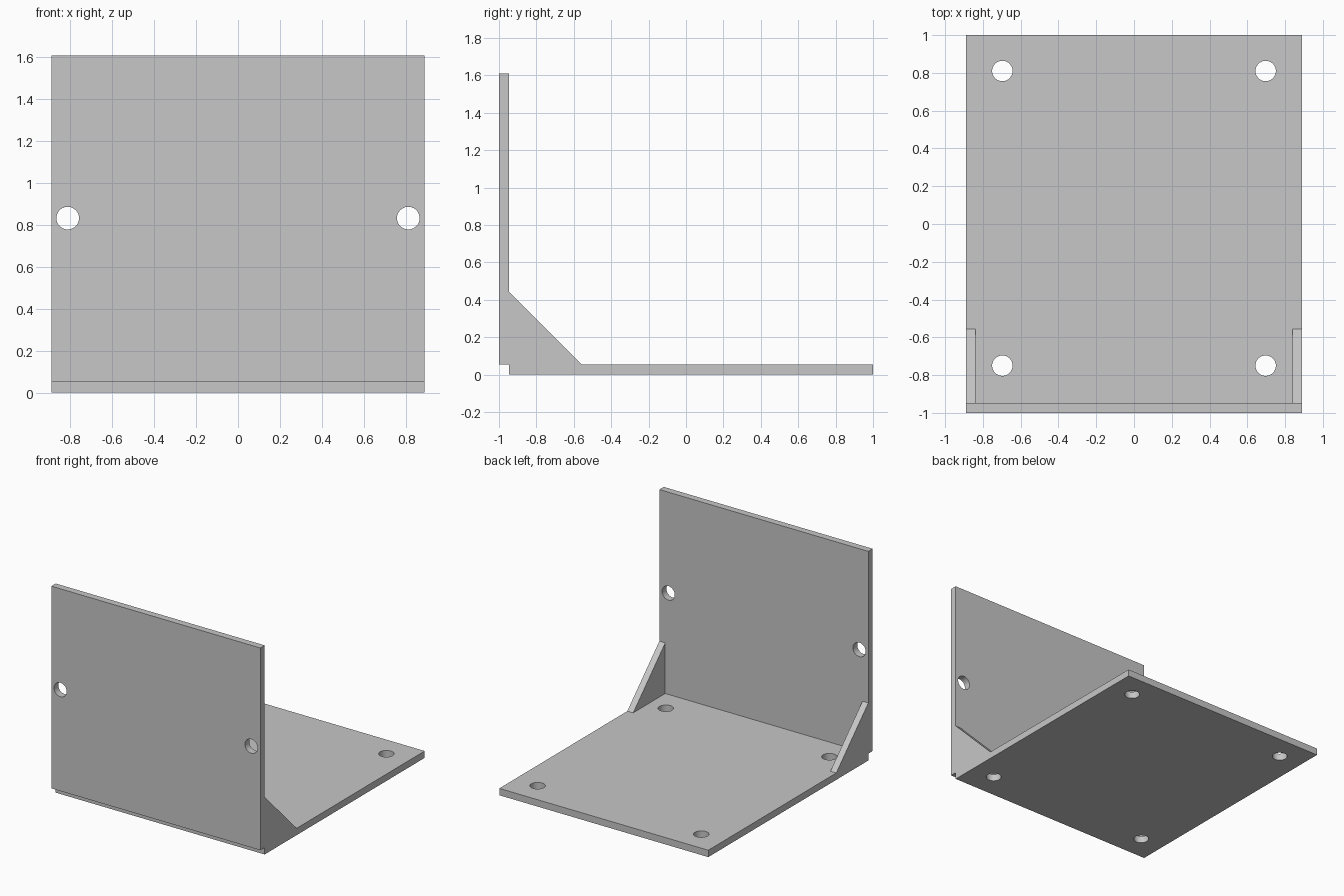
import bpy
import bmesh
from math import radians

if "Cube" in bpy.data.objects:
    bpy.data.objects.remove(bpy.data.objects["Cube"], do_unlink=True)

HALF_W, THICK, HEIGHT = 0.89, 0.053, 1.61
HOLE_R = 0.054
INNER_Y = -1 + THICK      # back face of the upright wall
GUSSET = 0.39             # leg length of the corner braces

grey = bpy.data.materials.new("light grey")
grey.use_nodes = True
grey.diffuse_color = (0.57, 0.57, 0.57, 1)
grey.node_tree.nodes["Principled BSDF"].inputs["Base Color"].default_value = (0.57, 0.57, 0.57, 1)


def extrude_profile(name, profile, x0, x1):
    """Extrude a (y, z) side profile across the width from x0 to x1."""
    bm = bmesh.new()
    face = bm.faces.new([bm.verts.new((x0, y, z)) for y, z in profile])
    grown = bmesh.ops.extrude_face_region(bm, geom=[face])["geom"]
    moved = [v for v in grown if isinstance(v, bmesh.types.BMVert)]
    bmesh.ops.translate(bm, verts=moved, vec=(x1 - x0, 0, 0))
    bmesh.ops.recalc_face_normals(bm, faces=bm.faces)
    mesh = bpy.data.meshes.new(name)
    bm.to_mesh(mesh)
    bm.free()
    mesh.materials.append(grey)
    obj = bpy.data.objects.new(name, mesh)
    bpy.context.collection.objects.link(obj)
    return obj


def box_profile(y0, y1, z0, z1):
    return [(y0, z0), (y1, z0), (y1, z1), (y0, z1)]


def drill(obj, centres, rotation=(0, 0, 0)):
    """Cut round holes through a plate, then remove the cutters."""
    for centre in centres:
        bpy.ops.mesh.primitive_cylinder_add(vertices=48, radius=HOLE_R, depth=0.3,
                                            location=centre, rotation=rotation)
        cutter = bpy.context.object
        cutter.name = "hole_cutter"
        cutter.hide_render = True
        cutter.data.materials.append(grey)
        bpy.ops.object.select_all(action='DESELECT')
        bpy.context.view_layer.objects.active = obj
        obj.select_set(True)
        mod = obj.modifiers.new("hole", 'BOOLEAN')
        mod.operation = 'DIFFERENCE'
        mod.solver = 'EXACT'
        mod.object = cutter
        bpy.ops.object.modifier_apply(modifier=mod.name)
        bpy.data.objects.remove(cutter, do_unlink=True)
    bpy.ops.object.shade_smooth_by_angle(angle=radians(30))


# Base plate with four mounting holes
base = extrude_profile("base_plate", box_profile(INNER_Y, 1, 0, THICK), -HALF_W, HALF_W)
drill(base, [(sx * 0.697, y, THICK / 2) for sx in (-1, 1) for y in (-0.75, 0.81)])

# Upright wall with a hole near each side edge
wall = extrude_profile("upright_wall", box_profile(-1, INNER_Y, THICK, HEIGHT), -HALF_W, HALF_W)
drill(wall, [(sx * 0.813, -1 + THICK / 2, 0.833) for sx in (-1, 1)], (radians(90), 0, 0))

# Triangular braces in the two corners
brace = [(INNER_Y, THICK), (INNER_Y + GUSSET, THICK), (INNER_Y, THICK + GUSSET)]
for side, s in (("left", 1), ("right", -1)):
    extrude_profile(side + "_brace", brace, s * (HALF_W - 0.05), s * HALF_W)
